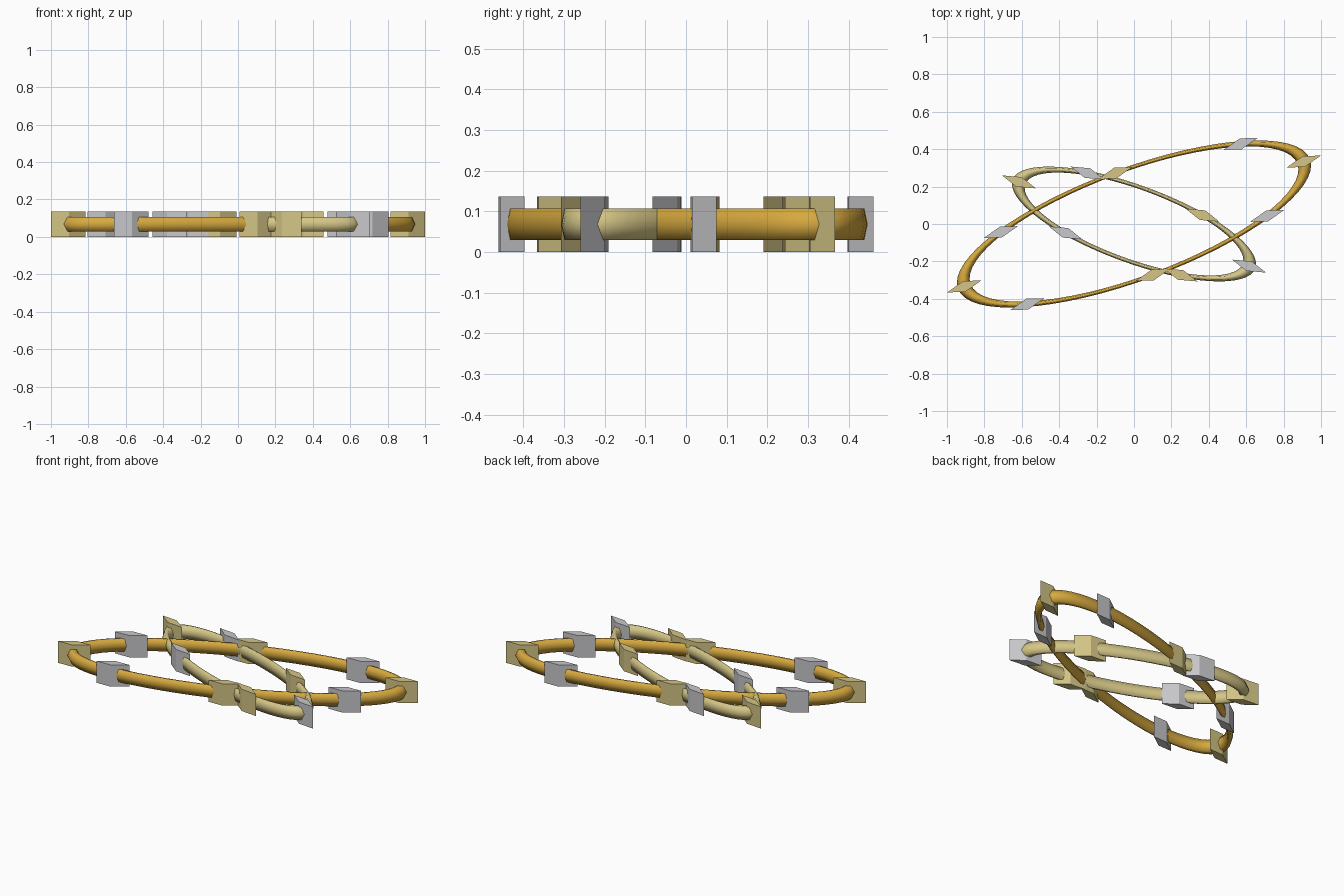
import bpy, bmesh
from math import cos, sin, pi, radians
from mathutils import Matrix, Vector

cube = bpy.data.objects.get("Cube")
if cube:
    bpy.data.objects.remove(cube)


def material(name, rgb):
    m = bpy.data.materials.new(name)
    m.use_nodes = True
    colour = (*rgb, 1)
    m.diffuse_color = colour
    m.node_tree.nodes["Principled BSDF"].inputs["Base Color"].default_value = colour
    return m


GOLD = material("deep gold", (0.68, 0.40, 0.05))
PALE = material("pale gold", (0.66, 0.56, 0.24))
SILVER = material("silver", (0.58, 0.58, 0.60))

SQUASH = 0.3      # both rings are circles flattened to this fraction
HEIGHT = 0.0685   # height of the ring plane
BEAD = 0.137      # edge of a bead


def add_object(name, bm, mat, matrix):
    bmesh.ops.transform(bm, matrix=matrix, verts=bm.verts)
    bmesh.ops.recalc_face_normals(bm, faces=bm.faces)
    mesh = bpy.data.meshes.new(name)
    bm.to_mesh(mesh)
    bm.free()
    mesh.materials.append(mat)
    obj = bpy.data.objects.new(name, mesh)
    bpy.context.collection.objects.link(obj)
    return obj


def torus(radius, tube, tube_z, segments=64, sides=6):
    bm = bmesh.new()
    loops = []
    for i in range(segments):
        t = 2 * pi * i / segments
        loop = []
        for j in range(sides):
            p = 2 * pi * j / sides
            r = radius + tube * cos(p)
            loop.append(bm.verts.new((r * cos(t), r * sin(t), tube_z * sin(p))))
        loops.append(loop)
    for i in range(segments):
        a, b = loops[i], loops[(i + 1) % segments]
        for j in range(sides):
            k = (j + 1) % sides
            bm.faces.new((a[j], b[j], b[k], a[k]))
    return bm


def beaded_ring(name, radius, turn, ring_mat, beads, bead_turn, mats):
    flatten = (Matrix.Translation((0, 0, HEIGHT)) @ Matrix.Rotation(radians(turn), 4, "Z")
               @ Matrix.Diagonal((1, SQUASH, 1, 1)))
    # ring tube
    ring = add_object(name, torus(radius, 0.036, 0.0445), ring_mat, flatten)
    for poly in ring.data.polygons:
        poly.use_smooth = True
    # beads evenly spaced round the ring, alternating in colour
    for i in range(beads):
        t = 2 * pi * i / beads
        bm = bmesh.new()
        bmesh.ops.create_cube(bm, size=BEAD)
        place = Matrix.Translation(Vector((cos(t), sin(t), 0)) * radius)
        spin = Matrix.Rotation(radians(bead_turn), 4, "Z")
        add_object(f"{name}_bead_{i + 1}", bm, mats[i % 2], flatten @ place @ spin)


beaded_ring("large_ring", 0.967, 20.2, GOLD, 8, 42, (PALE, SILVER))
beaded_ring("small_ring", 0.655, -20.1, PALE, 6, 42, (SILVER, PALE))
